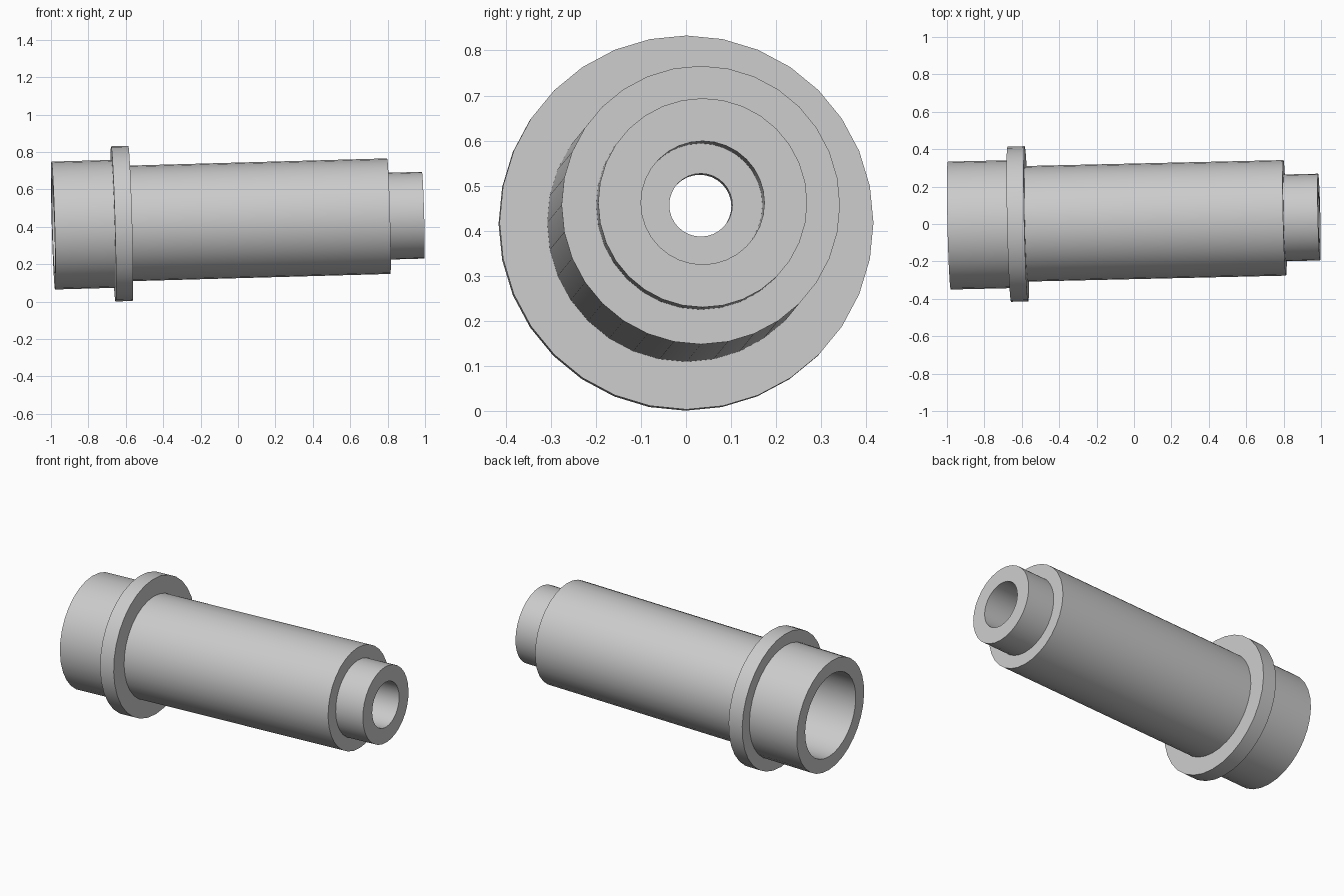
import bpy, bmesh, math
from mathutils import Matrix, Vector

cube = bpy.data.objects.get("Cube")
if cube:
    bpy.data.objects.remove(cube)

SIDES = 32
AXIS = Vector((1, 0.023, 0.028)).normalized()   # slightly tilted axis
CENTRE = Vector((-0.621, 0, 0.417))             # middle of the collar

grey = bpy.data.materials.new("grey_metal")
grey.use_nodes = True
colour = (0.6, 0.6, 0.6, 1)
grey.diffuse_color = colour
grey.node_tree.nodes["Principled BSDF"].inputs["Base Color"].default_value = colour


def lathe(name, profile):
    """Revolve a closed (along, radius) profile around the axis."""
    bm = bmesh.new()
    verts = [bm.verts.new((s, 0, r)) for s, r in profile]
    edges = [bm.edges.new((v, verts[(i + 1) % len(verts)])) for i, v in enumerate(verts)]
    bmesh.ops.spin(bm, geom=verts + edges, cent=(0, 0, 0), axis=(1, 0, 0),
                   angle=math.tau, steps=SIDES, use_merge=True)
    bmesh.ops.remove_doubles(bm, verts=bm.verts, dist=1e-5)
    bmesh.ops.recalc_face_normals(bm, faces=bm.faces)
    turn = Vector((1, 0, 0)).rotation_difference(AXIS).to_matrix().to_4x4()
    bm.transform(Matrix.Translation(CENTRE) @ turn)
    mesh = bpy.data.meshes.new(name)
    bm.to_mesh(mesh)
    bm.free()
    mesh.materials.append(grey)
    obj = bpy.data.objects.new(name, mesh)
    bpy.context.collection.objects.link(obj)
    bpy.ops.object.select_all(action='DESELECT')
    obj.select_set(True)
    bpy.context.view_layer.objects.active = obj
    bpy.ops.object.shade_smooth_by_angle(angle=math.radians(30))


# Outer steps: socket end, collar, barrel, nozzle
outer = [(-0.367, 0.342), (-0.046, 0.342), (-0.046, 0.415), (0.046, 0.415),
         (0.046, 0.309), (1.428, 0.309), (1.428, 0.232), (1.612, 0.232)]
# Inner steps: nozzle bore, small through hole, wide bore
inner = [(1.612, 0.137), (1.428, 0.137), (1.428, 0.07), (1.33, 0.07),
         (1.33, 0.257), (-0.367, 0.257)]
lathe("stepped_sleeve", outer + inner)
